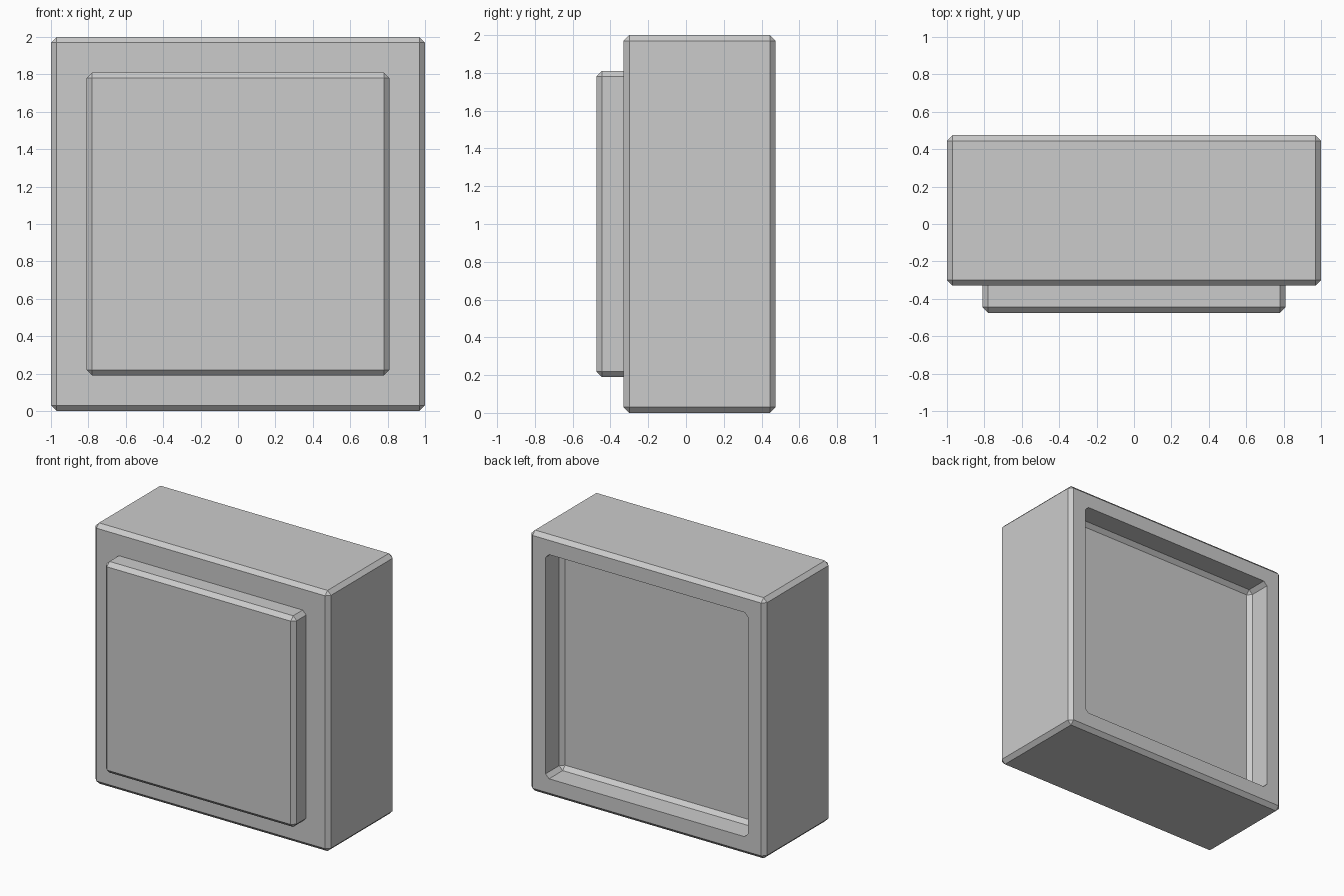
import bpy
import bmesh
from mathutils import Vector

CHAMFER = 0.03

default_cube = bpy.data.objects.get("Cube")
if default_cube:
    bpy.data.objects.remove(default_cube, do_unlink=True)

# Single grey material
grey = bpy.data.materials.new("plain_grey")
grey.use_nodes = True
colour = (0.6, 0.6, 0.6, 1.0)
grey.diffuse_color = colour
grey.node_tree.nodes["Principled BSDF"].inputs["Base Color"].default_value = colour


def chamfered_box(name, half_width, y_front, y_back):
    """Square slab centred on z = 1 with every edge chamfered."""
    bm = bmesh.new()
    bmesh.ops.create_cube(bm, size=1)
    size = Vector((2 * half_width, y_back - y_front, 2 * half_width))
    bmesh.ops.scale(bm, vec=size, verts=bm.verts)
    bmesh.ops.translate(bm, vec=(0, (y_front + y_back) / 2, 1), verts=bm.verts)
    bmesh.ops.bevel(bm, geom=bm.edges[:], offset=CHAMFER, segments=1,
                    affect='EDGES', clamp_overlap=True)
    mesh = bpy.data.meshes.new(name)
    bm.to_mesh(mesh)
    bm.free()
    mesh.materials.append(grey)
    obj = bpy.data.objects.new(name, mesh)
    bpy.context.collection.objects.link(obj)
    return obj


# Main block, and the raised panel on its front
body = chamfered_box("body", 1.0, -0.33, 0.475)
front_panel = chamfered_box("front_panel", 0.81, -0.475, -0.28)

# Shallow chamfered recess in the back
recess_cutter = chamfered_box("recess_cutter", 0.86, 0.28, 0.7)
recess_cutter.hide_render = True
recess = body.modifiers.new("recess", 'BOOLEAN')
recess.operation = 'DIFFERENCE'
recess.solver = 'EXACT'
recess.object = recess_cutter
bpy.context.view_layer.objects.active = body
bpy.ops.object.modifier_apply(modifier=recess.name)
bpy.data.objects.remove(recess_cutter, do_unlink=True)
